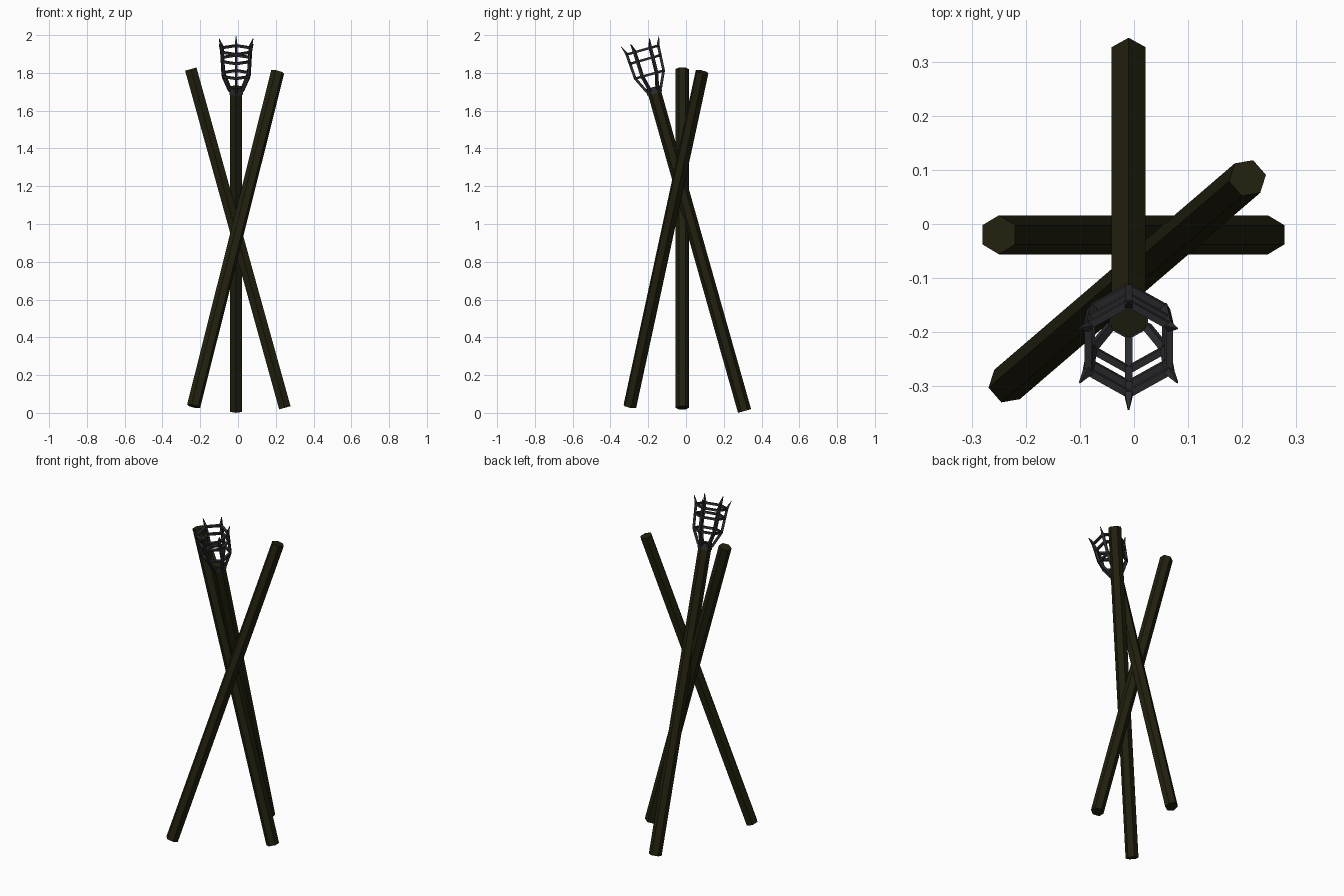
import bpy, bmesh, math
from mathutils import Vector

if "Cube" in bpy.data.objects:
    bpy.data.objects.remove(bpy.data.objects["Cube"])


def material(name, rgb):
    m = bpy.data.materials.new(name)
    m.diffuse_color = (*rgb, 1)
    m.use_nodes = True
    m.node_tree.nodes["Principled BSDF"].inputs["Base Color"].default_value = m.diffuse_color
    return m


WOOD = material("dark olive wood", (0.0155, 0.0145, 0.0045))
IRON = material("dark iron", (0.026, 0.026, 0.029))


def prism(bm, p, q, r0, r1, ref, sides, turn=0.0):
    """Tapered prism from p to q; first corner points toward ref (plus turn)."""
    d = (q - p).normalized()
    u = (ref - d * ref.dot(d)).normalized()
    v = d.cross(u)
    rings = []
    for c, r in ((p, r0), (q, r1)):
        ring = []
        for i in range(sides):
            a = turn + math.tau * i / sides
            ring.append(bm.verts.new(c + (u * math.cos(a) + v * math.sin(a)) * r))
        rings.append(ring)
    lo, hi = rings
    for i in range(sides):
        j = (i + 1) % sides
        bm.faces.new((lo[i], lo[j], hi[j], hi[i]))
    bm.faces.new(lo[::-1])
    bm.faces.new(hi)


def finish(name, bm, mat):
    me = bpy.data.meshes.new(name)
    bm.to_mesh(me)
    bm.free()
    me.materials.append(mat)
    ob = bpy.data.objects.new(name, me)
    bpy.context.collection.objects.link(ob)


# Three crossed hexagonal poles
base = Vector((-0.01, -0.165, 1.69))          # where the collar starts
foot = Vector((-0.01, 0.31, 0.01))
axis = (base - foot).normalized()
poles = {
    "torch_pole": (foot, base + axis * 0.036, Vector((0, 1, 0))),
    "side_pole": (Vector((0.248, -0.02, 0.027)), Vector((-0.25, -0.02, 1.82)), Vector((0, 1, 0))),
    "diagonal_pole": (Vector((-0.235, -0.297, 0.035)), Vector((0.21, 0.085, 1.805)), Vector((-0.39, 0.447, 0))),
}
for name, (p, q, ref) in poles.items():
    bm = bmesh.new()
    prism(bm, p, q, 0.036, 0.036, ref, 6)
    finish(name, bm, WOOD)

# Basket frame: u points to the back corner, v sideways
u = Vector((0, 1, 0))
u = (u - axis * u.dot(axis)).normalized()
v = axis.cross(u)


def radial(i):
    a = math.tau * i / 6
    return u * math.cos(a) + v * math.sin(a)


def point(i, s, r):
    return base + axis * s + radial(i) * r


# Collar around the pole head
bm = bmesh.new()
prism(bm, base, base + axis * 0.033, 0.041, 0.041, u, 6)
finish("collar", bm, IRON)

# Upright ribs with flared pointed tips: (height along axis, radius, half thickness)
profile = [(0.02, 0.038, 0.010), (0.105, 0.078, 0.010), (0.245, 0.087, 0.010), (0.288, 0.104, 0.002)]
bm = bmesh.new()
for i in range(6):
    for (s0, r0, t0), (s1, r1, t1) in zip(profile, profile[1:]):
        prism(bm, point(i, s0, r0), point(i, s1, r1), t0, t1, radial(i), 4, math.pi / 4)
finish("basket_ribs", bm, IRON)

# Horizontal hexagonal hoops
bm = bmesh.new()
for s, r in ((0.105, 0.079), (0.188, 0.084), (0.24, 0.087)):
    for i in range(6):
        prism(bm, point(i, s, r), point(i + 1, s, r), 0.009, 0.009, axis, 4, math.pi / 4)
finish("basket_hoops", bm, IRON)
